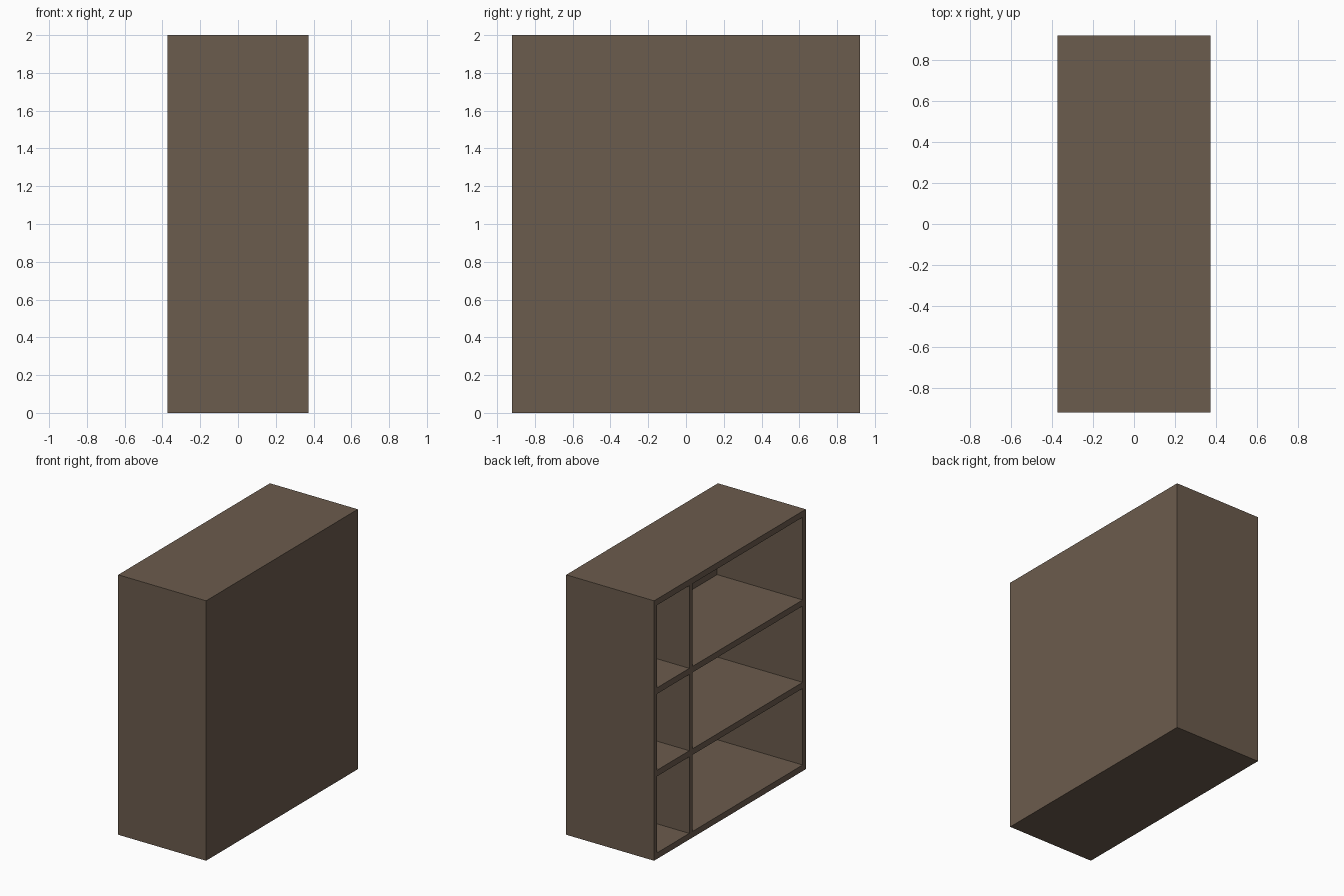
import bpy

if "Cube" in bpy.data.objects:
    bpy.data.objects.remove(bpy.data.objects["Cube"])

# Overall size: open side faces -x
X, Y, Z = 0.374, 0.922, 2.0
SIDE = 0.038      # side panels and divider
SHELF = 0.047     # horizontal boards
BACK = 0.02       # panel closing the +x side

wood = bpy.data.materials.new("dark_wood")
wood.diffuse_color = (0.148, 0.106, 0.074, 1)
wood.use_nodes = True
wood.node_tree.nodes["Principled BSDF"].inputs["Base Color"].default_value = wood.diffuse_color


def board(name, x, y, z):
    """Flat board spanning the given (min, max) ranges."""
    centre = [(r[0] + r[1]) / 2 for r in (x, y, z)]
    bpy.ops.mesh.primitive_cube_add(size=1, location=centre)
    ob = bpy.context.object
    ob.name = name
    ob.scale = [r[1] - r[0] for r in (x, y, z)]
    bpy.ops.object.transform_apply(location=False, rotation=False, scale=True)
    ob.data.materials.append(wood)


depth = (-X, X - BACK)
inner = (-Y + SIDE, Y - SIDE)

# Back panel and the two sides
board("back_panel", (X - BACK, X), (-Y, Y), (0, Z))
board("front_side", depth, (-Y, -Y + SIDE), (0, Z))
board("rear_side", depth, (Y - SIDE, Y), (0, Z))

# Base, two shelves and top
levels = {"base": 0, "lower_shelf": 0.636, "upper_shelf": 1.27, "top": Z - SHELF}
for name, z in levels.items():
    board(name, depth, inner, (z, z + SHELF))

# Upright divider, one piece in each row
heights = list(levels.values())
for i in range(3):
    board(f"divider_{i + 1}", depth, (0.456, 0.494), (heights[i] + SHELF, heights[i + 1]))
